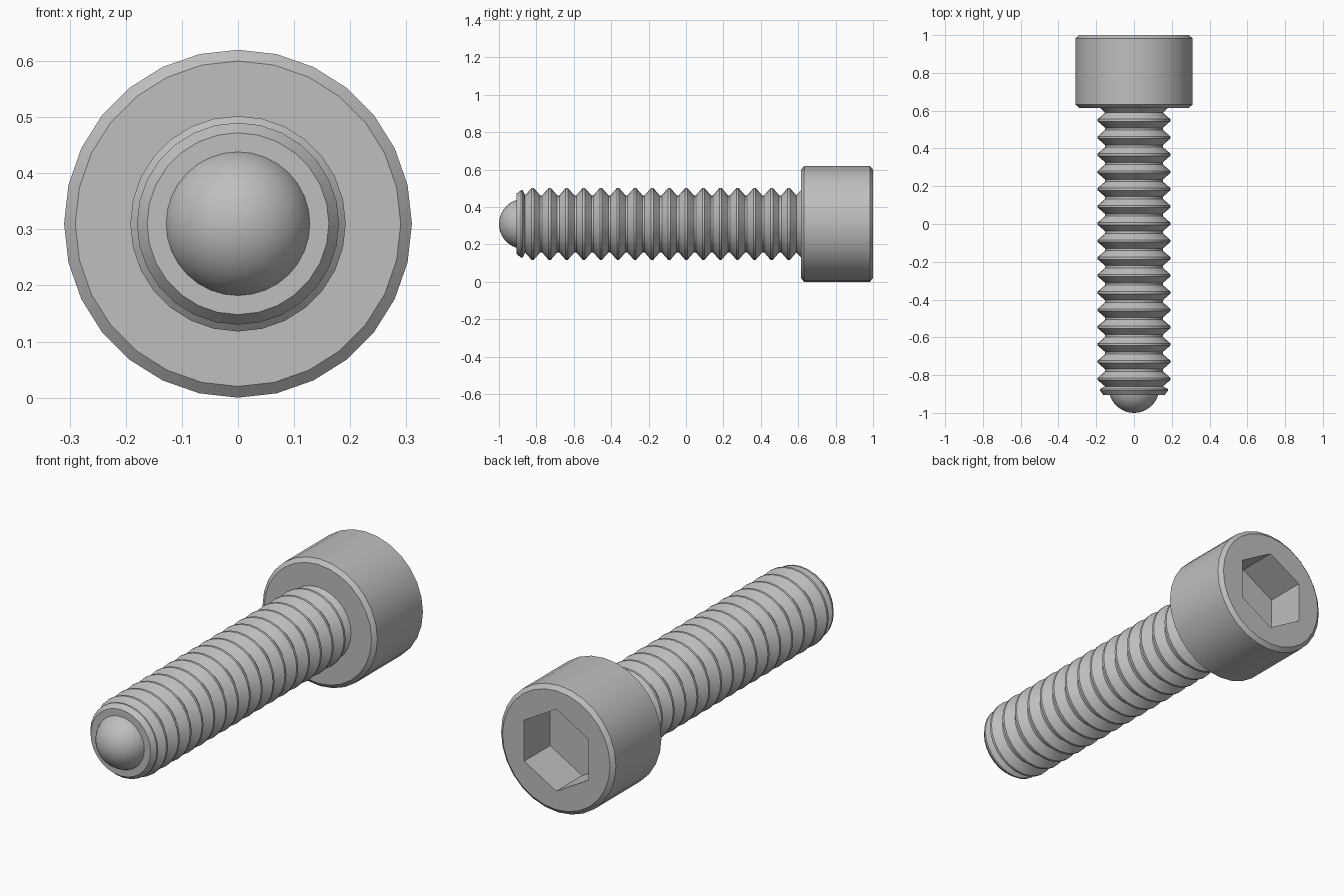
import bpy
import bmesh
import math

cube = bpy.data.objects.get("Cube")
if cube:
    bpy.data.objects.remove(cube, do_unlink=True)

AXIS_Z = 0.31      # height of the screw axis
SIDES = 28

steel = bpy.data.materials.new("grey_steel")
steel.use_nodes = True
GREY = (0.52, 0.52, 0.52, 1.0)
steel.diffuse_color = GREY
steel.node_tree.nodes["Principled BSDF"].inputs["Base Color"].default_value = GREY


def turned(name, profile, sides=SIDES):
    """Solid of revolution about the y axis from (y, radius) points."""
    bm = bmesh.new()
    rings = []
    for y, r in profile:
        rings.append([bm.verts.new((r * math.sin(math.tau * i / sides), y,
                                    AXIS_Z + r * math.cos(math.tau * i / sides)))
                      for i in range(sides)])
    for a, b in zip(rings, rings[1:]):
        for i in range(sides):
            j = (i + 1) % sides
            bm.faces.new((a[i], a[j], b[j], b[i]))
    bm.faces.new(rings[0])
    bm.faces.new(rings[-1])
    bmesh.ops.recalc_face_normals(bm, faces=bm.faces)
    mesh = bpy.data.meshes.new(name)
    bm.to_mesh(mesh)
    bm.free()
    mesh.materials.append(steel)
    obj = bpy.data.objects.new(name, mesh)
    bpy.context.collection.objects.link(obj)
    return obj


def activate(obj):
    bpy.ops.object.select_all(action='DESELECT')
    obj.select_set(True)
    bpy.context.view_layer.objects.active = obj


def smooth(obj, degrees=25):
    activate(obj)
    bpy.ops.object.shade_smooth_by_angle(angle=math.radians(degrees))


# Cylindrical head with chamfered rims
head = turned("head", [(0.615, 0.29), (0.632, 0.31), (0.983, 0.31), (1.0, 0.29)])

# Hexagonal socket cut into the back of the head
socket = turned("socket_cutter", [(0.8, 0.2), (1.1, 0.2)], sides=6)
socket.hide_render = True
cut = head.modifiers.new("socket", 'BOOLEAN')
cut.operation = 'DIFFERENCE'
cut.solver = 'EXACT'
cut.object = socket
activate(head)
bpy.ops.object.modifier_apply(modifier=cut.name)
bpy.data.objects.remove(socket, do_unlink=True)
smooth(head)

# Threaded shank: chamfered tip, then evenly spaced ridges up to the head
CREST, ROOT, PITCH = 0.192, 0.153, 0.0913
profile = [(-0.905, 0.162), (-0.882, 0.18), (-0.873, 0.18)]
for k in range(16):
    peak = -0.82 + k * PITCH
    profile += [(peak - 0.04, ROOT), (peak - 0.006, CREST),
                (peak + 0.006, CREST), (peak + 0.04, ROOT)]
profile += [(0.62, 0.185)]
smooth(turned("threaded_shank", profile))

# Ball set into the tip
bpy.ops.mesh.primitive_uv_sphere_add(segments=32, ring_count=20, radius=0.134,
                                     location=(0, -0.866, AXIS_Z),
                                     rotation=(math.pi / 2, 0, 0))
ball = bpy.context.object
ball.name = "tip_ball"
ball.data.materials.append(steel)
smooth(ball)
